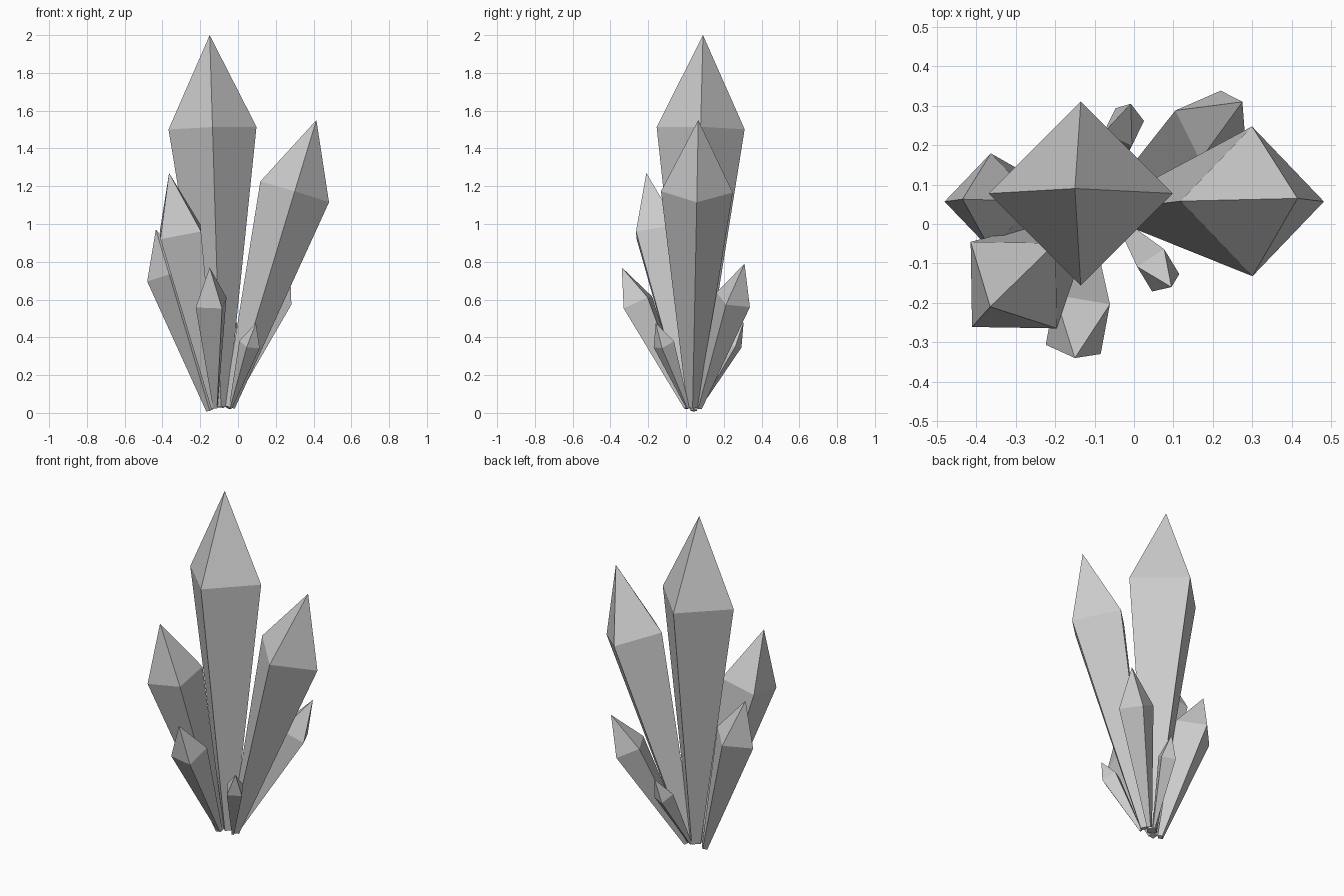
import bpy, bmesh, math
from mathutils import Vector

if "Cube" in bpy.data.objects:
    bpy.data.objects.remove(bpy.data.objects["Cube"])

SIDES = 4          # square crystals
SHOULDER = 0.75    # where the pyramid tip begins along the axis
BASE_RATIO = 0.15  # foot radius relative to shoulder radius


def crystal(name, base, tip, radius, twist):
    """Tapered prism along base->tip, flaring to a shoulder, then a pointed tip."""
    base, tip = Vector(base), Vector(tip)
    axis = tip - base
    rot = Vector((0, 0, 1)).rotation_difference(axis)
    bm = bmesh.new()

    def ring(t, r):
        angles = [math.radians(twist) + math.tau * i / SIDES for i in range(SIDES)]
        return [bm.verts.new(base + axis * t + rot @ Vector((r * math.cos(a), r * math.sin(a), 0)))
                for a in angles]

    foot = ring(0, radius * BASE_RATIO)
    shoulder = ring(SHOULDER, radius)
    point = bm.verts.new(tip)
    bm.faces.new(foot[::-1])
    for i in range(SIDES):
        j = (i + 1) % SIDES
        bm.faces.new((foot[i], foot[j], shoulder[j], shoulder[i]))
        bm.faces.new((shoulder[i], shoulder[j], point))
    mesh = bpy.data.meshes.new(name)
    bm.to_mesh(mesh)
    bm.free()
    obj = bpy.data.objects.new(name, mesh)
    bpy.context.collection.objects.link(obj)


# name, foot centre, tip, shoulder radius, twist in degrees
CRYSTALS = [
    ("main_crystal", (-0.09, 0.04, 0.03), (-0.15, 0.09, 2.00), 0.233, 0),
    ("right_crystal", (-0.045, 0.035, 0.03), (0.415, 0.065, 1.55), 0.19, 0),
    ("front_left_crystal", (-0.125, 0.01, 0.025), (-0.365, -0.21, 1.27), 0.155, 45),
    ("left_crystal", (-0.15, 0.04, 0.012), (-0.435, 0.063, 0.97), 0.122, 0),
    ("front_crystal", (-0.12, 0.00, 0.03), (-0.15, -0.34, 0.77), 0.10, 35),
    ("back_right_crystal", (-0.05, 0.07, 0.025), (0.275, 0.31, 0.79), 0.10, 70),
    ("small_front_crystal", (-0.04, 0.01, 0.025), (0.095, -0.16, 0.475), 0.058, -13),
    ("small_back_crystal", (-0.08, 0.07, 0.03), (-0.008, 0.305, 0.48), 0.056, 20),
]
for spec in CRYSTALS:
    crystal(*spec)
